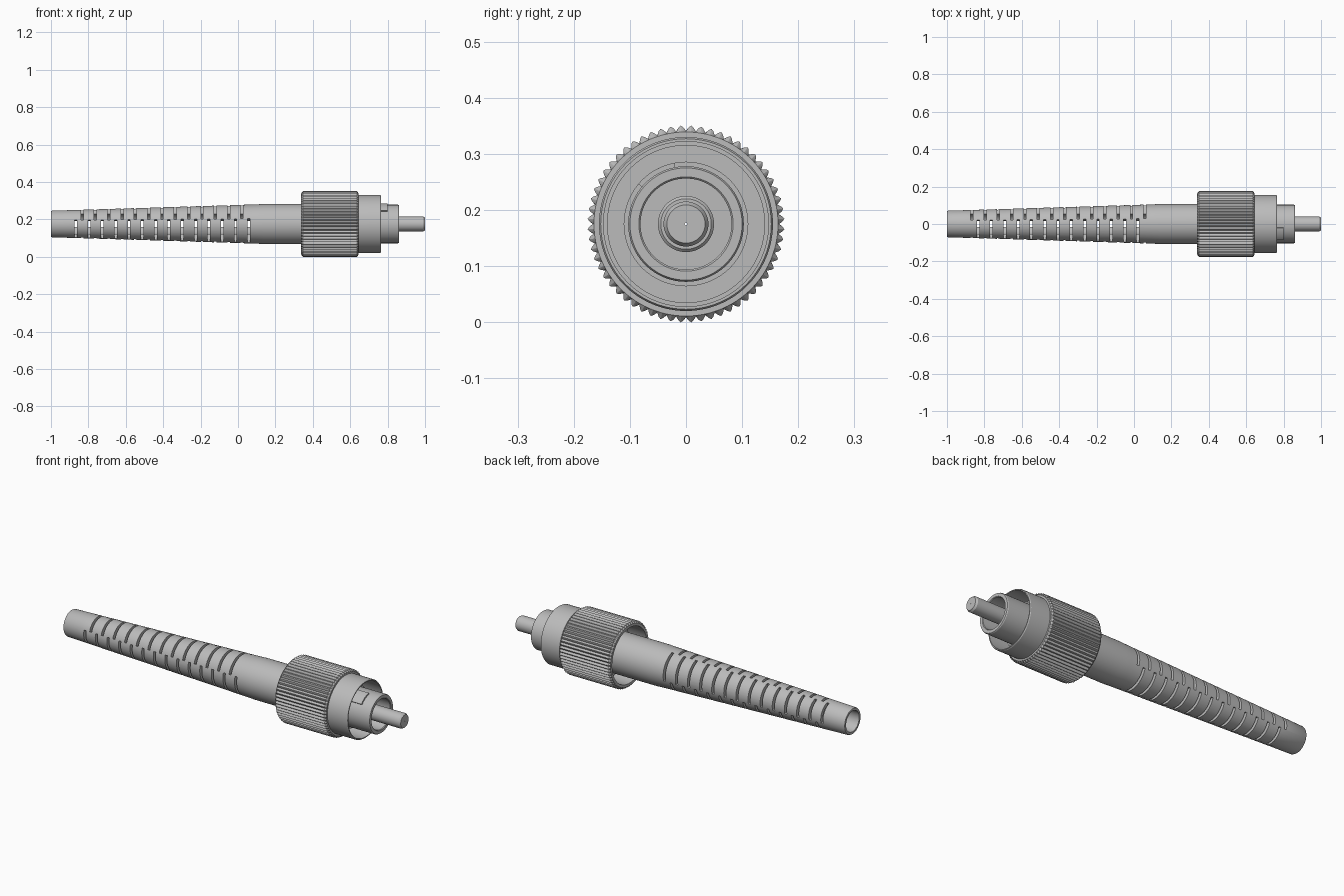
import bpy, bmesh
from math import cos, sin, radians, tau

AXIS_Z = 0.175

if "Cube" in bpy.data.objects:
    bpy.data.objects.remove(bpy.data.objects["Cube"])

grey = bpy.data.materials.new("light_grey")
grey.use_nodes = True
colour = (0.5, 0.5, 0.5, 1)
grey.diffuse_color = colour
grey.node_tree.nodes["Principled BSDF"].inputs["Base Color"].default_value = colour


def finish(name, bm, angle=30):
    bmesh.ops.recalc_face_normals(bm, faces=bm.faces)
    mesh = bpy.data.meshes.new(name)
    bm.to_mesh(mesh)
    bm.free()
    mesh.materials.append(grey)
    obj = bpy.data.objects.new(name, mesh)
    bpy.context.collection.objects.link(obj)
    smooth(obj, angle)
    return obj


def smooth(obj, angle=30):
    bpy.ops.object.select_all(action="DESELECT")
    bpy.context.view_layer.objects.active = obj
    obj.select_set(True)
    bpy.ops.object.shade_smooth_by_angle(angle=radians(angle))


def polar(bm, x, r, a):
    return bm.verts.new((x, r * cos(a), AXIS_Z + r * sin(a)))


def lathe(name, profile, segments=96, tooth=None, angle=30):
    """Revolve a closed (x, radius) loop; tooth(i) adds to knurled radii."""
    bm = bmesh.new()
    rings = []
    for i in range(segments):
        ring = []
        for x, r, *knurled in profile:
            extra = tooth(i) if knurled else 0
            ring.append(polar(bm, x, r + extra, tau * i / segments))
        rings.append(ring)
    n = len(profile)
    for i in range(segments):
        a, b = rings[i], rings[(i + 1) % segments]
        for j in range(n):
            k = (j + 1) % n
            bm.faces.new((a[j], a[k], b[k], b[j]))
    return finish(name, bm, angle)


def add_sector(bm, x0, x1, r0, r1, start, end, steps=16):
    """Curved block covering part of a ring, angles in degrees from +y."""
    rows = []
    for i in range(steps + 1):
        a = radians(start + (end - start) * i / steps)
        rows.append([polar(bm, x, r, a) for x, r in
                     ((x0, r0), (x1, r0), (x1, r1), (x0, r1))])
    for a, b in zip(rows, rows[1:]):
        for j in range(4):
            k = (j + 1) % 4
            bm.faces.new((a[j], a[k], b[k], b[j]))
    bm.faces.new(rows[0])
    bm.faces.new(rows[-1][::-1])


# Tapered strain relief sleeve
boot = lathe("strain_relief_boot", [
    (-1, 0.056), (-1, 0.068), (-0.995, 0.071), (0.1, 0.105),
    (0.14, 0.107), (0.5, 0.107), (0.5, 0.056)])

# Staggered pairs of opposed flex slots
bm = bmesh.new()
pitch, half = 0.0712, 0.0065
for first, count, turn in ((0.058, 14, -16), (0.021, 13, 74)):
    for i in range(count):
        x = first - i * pitch
        for side in (0, 180):
            add_sector(bm, x - half, x + half, 0.03, 0.14,
                       turn + side, turn + side + 90)
cutter = finish("slot_cutter", bm)
cutter.hide_render = True
cut = boot.modifiers.new("slots", "BOOLEAN")
cut.operation = "DIFFERENCE"
cut.solver = "EXACT"
cut.object = cutter
bpy.context.view_layer.objects.active = boot
bpy.ops.object.modifier_apply(modifier=cut.name)
bpy.data.objects.remove(cutter)
smooth(boot)

# Knurled coupling nut with recessed rear
lathe("knurled_nut", [
    (0.338, 0.15), (0.338, 0.164), (0.347, 0.166, True), (0.636, 0.166, True),
    (0.645, 0.164), (0.645, 0.14), (0.45, 0.14), (0.45, 0.15)],
    segments=240, tooth=lambda i: (0, 0.006, 0.0095, 0.006)[i % 4], angle=25)

# Smooth front collar, open at the front
lathe("front_collar", [
    (0.45, 0.1), (0.45, 0.152), (0.64, 0.155), (0.76, 0.155),
    (0.765, 0.152), (0.765, 0.147), (0.6, 0.147), (0.6, 0.1)])

# Inner body: flange and open front tube
lathe("body_flange", [(0.5, 0.05), (0.5, 0.111), (0.7, 0.111), (0.7, 0.05)])
lathe("front_tube", [
    (0.55, 0.081), (0.55, 0.103), (0.855, 0.103), (0.86, 0.1),
    (0.86, 0.084), (0.857, 0.081)])

# Locating key on the tube
bm = bmesh.new()
add_sector(bm, 0.69, 0.8, 0.095, 0.111, 101, 140)
finish("locating_key", bm)

# Ferrule holder and ferrule with a tiny fibre bore
lathe("ferrule_holder", [
    (0.45, 0.03), (0.45, 0.05), (0.775, 0.05), (0.78, 0.045), (0.78, 0.03)])
lathe("ferrule", [
    (0.45, 0.0025), (0.45, 0.04), (0.99, 0.04), (1, 0.034), (1, 0.0025)])
